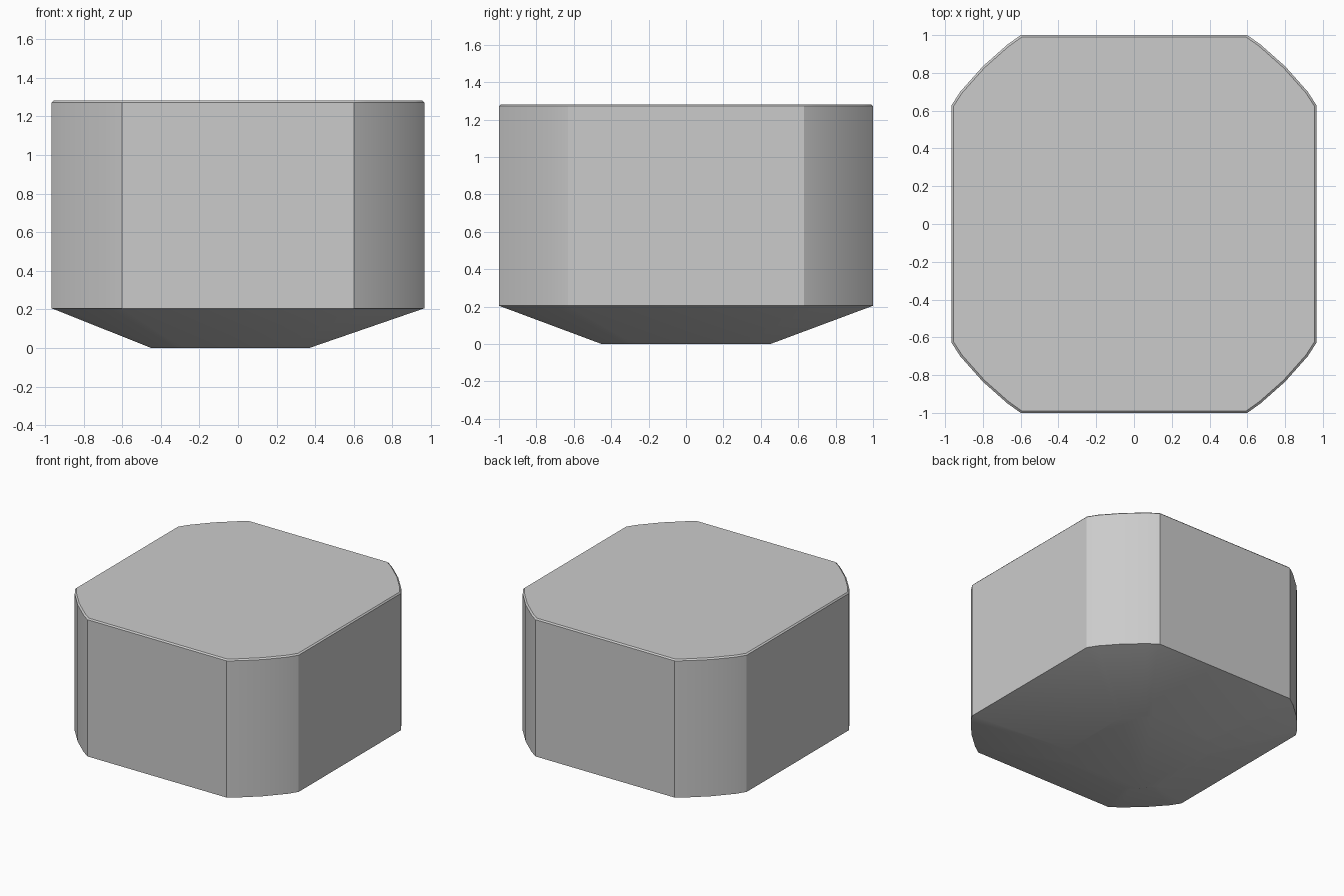
import bpy, bmesh, math

cube = bpy.data.objects.get("Cube")
if cube:
    bpy.data.objects.remove(cube)

grey = bpy.data.materials.new("plain_grey")
grey.use_nodes = True
colour = (0.6, 0.6, 0.6, 1)
grey.diffuse_color = colour
grey.node_tree.nodes["Principled BSDF"].inputs["Base Color"].default_value = colour

# Rounded corner of the body outline, mirrored into the other three corners
CORNER = [(0.965, 0.63), (0.92, 0.70), (0.80, 0.835), (0.67, 0.95), (0.60, 1.0)]


def outline():
    half = CORNER + [(-x, y) for x, y in reversed(CORNER)]
    return half + [(-x, -y) for x, y in half]


def ring(bm, z, sx, sy, shift=0.0):
    return [bm.verts.new((x * sx + shift, y * sy, z)) for x, y in outline()]


# Body: flat base, sloping underside, straight wall, thin chamfer, flat lid
bm = bmesh.new()
rings = [
    ring(bm, 0.0, 0.425, 0.45, -0.04),
    ring(bm, 0.205, 1, 1),
    ring(bm, 1.272, 1, 1),
    ring(bm, 1.282, 0.99, 0.99),
]
for low, high in zip(rings, rings[1:]):
    for i in range(len(low)):
        j = (i + 1) % len(low)
        bm.faces.new((low[i], low[j], high[j], high[i]))
bm.faces.new(rings[0][::-1])
bm.faces.new(rings[-1])
bmesh.ops.recalc_face_normals(bm, faces=bm.faces)

mesh = bpy.data.meshes.new("block_body")
bm.to_mesh(mesh)
bm.free()
mesh.materials.append(grey)
body = bpy.data.objects.new("block_body", mesh)
bpy.context.collection.objects.link(body)

# Soft corners and underside, crisp wall edges
bpy.ops.object.select_all(action="DESELECT")
body.select_set(True)
bpy.context.view_layer.objects.active = body
bpy.ops.object.shade_smooth_by_angle(angle=math.radians(26))
